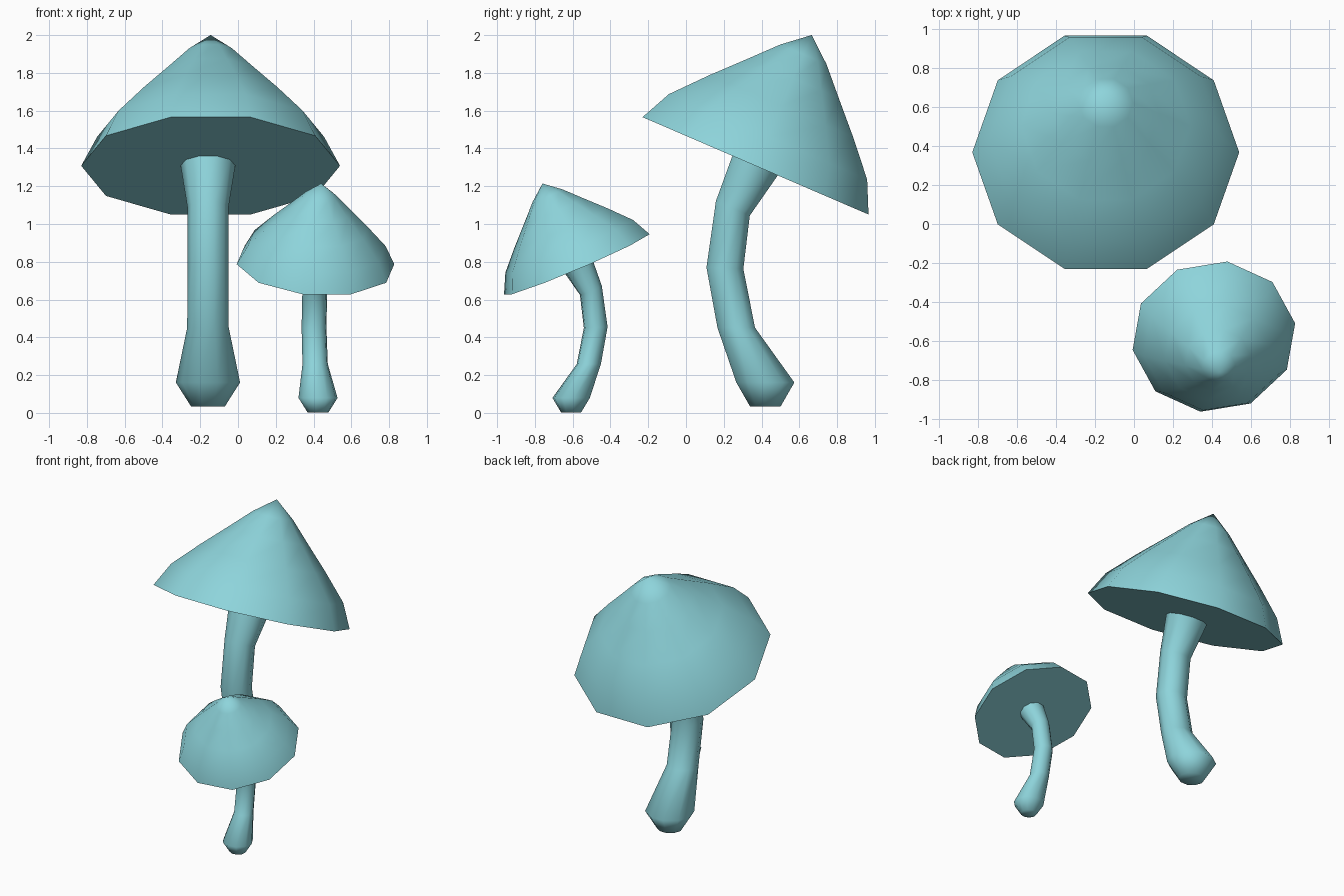
import bpy
import bmesh
import math
from mathutils import Matrix, Vector

SIDES = 10
TILT = math.radians(-23.3)

cube = bpy.data.objects.get("Cube")
if cube:
    bpy.data.objects.remove(cube, do_unlink=True)

teal = bpy.data.materials.new("pale_teal")
teal.use_nodes = True
colour = (0.27, 0.66, 0.71, 1)
teal.diffuse_color = colour
teal.node_tree.nodes["Principled BSDF"].inputs["Base Color"].default_value = colour


def ring(bm, centre, radius, tilt, squash=1.0):
    """Add a tilted ten-sided loop of vertices."""
    turn = Matrix.Rotation(tilt, 3, "X")
    loop = []
    for i in range(SIDES):
        a = math.tau * i / SIDES
        offset = Vector((radius * math.cos(a), radius * squash * math.sin(a), 0))
        loop.append(bm.verts.new(Vector(centre) + turn @ offset))
    return loop


def bridge(bm, low, high):
    for i in range(SIDES):
        j = (i + 1) % SIDES
        bm.faces.new((low[i], low[j], high[j], high[i]))


def finish(bm, name, matrix):
    bmesh.ops.recalc_face_normals(bm, faces=bm.faces)
    mesh = bpy.data.meshes.new(name)
    bm.to_mesh(mesh)
    bm.free()
    mesh.materials.append(teal)
    obj = bpy.data.objects.new(name, mesh)
    bpy.context.collection.objects.link(obj)
    obj.matrix_world = matrix
    bpy.ops.object.select_all(action="DESELECT")
    obj.select_set(True)
    bpy.context.view_layer.objects.active = obj
    bpy.ops.object.shade_smooth_by_angle(angle=math.radians(65))


# Cap: (radius, height) from the flat underside up to the pointed tip
CAP = [(0.685, 0), (0.601, 0.167), (0.435, 0.345), (0.275, 0.505), (0.14, 0.642)]
TIP = 0.754


def build_cap(name, matrix):
    bm = bmesh.new()
    axis = Matrix.Rotation(TILT, 3, "X") @ Vector((0, 0, 1))
    loops = [ring(bm, axis * h, r, TILT) for r, h in CAP]
    bm.faces.new(loops[0])
    for low, high in zip(loops, loops[1:]):
        bridge(bm, low, high)
    tip = bm.verts.new(axis * TIP)
    for i in range(SIDES):
        bm.faces.new((loops[-1][i], loops[-1][(i + 1) % SIDES], tip))
    finish(bm, name, matrix)


# Stem: (y, z, radius, tilt share) measured from the centre of the underside
STEM = [
    (0.052, -1.273, 0.09, 0),
    (0.052, -1.147, 0.17, 0),
    (-0.102, -0.857, 0.11, 0),
    (-0.162, -0.542, 0.108, 0.1),
    (-0.12, -0.225, 0.108, 1),
    (0.005, 0.015, 0.147, 1),
]


def build_stem(name, matrix):
    bm = bmesh.new()
    loops = [ring(bm, (-0.014, y, z), r, TILT * t, 0.95) for y, z, r, t in STEM]
    for low, high in zip(loops, loops[1:]):
        bridge(bm, low, high)
    bm.faces.new(loops[0])
    bm.faces.new(loops[-1])
    finish(bm, name, matrix)


# Two mushrooms: name, cap centre, turn in degrees, scale
for name, place, turn, size in (
    ("large", (-0.145, 0.368, 1.308), 0, 1),
    ("small", (0.41, -0.578, 0.787), 189.3, 0.617),
):
    matrix = (Matrix.Translation(place)
              @ Matrix.Rotation(math.radians(turn), 4, "Z")
              @ Matrix.Scale(size, 4))
    build_cap(name + "_mushroom_cap", matrix)
    build_stem(name + "_mushroom_stem", matrix)
